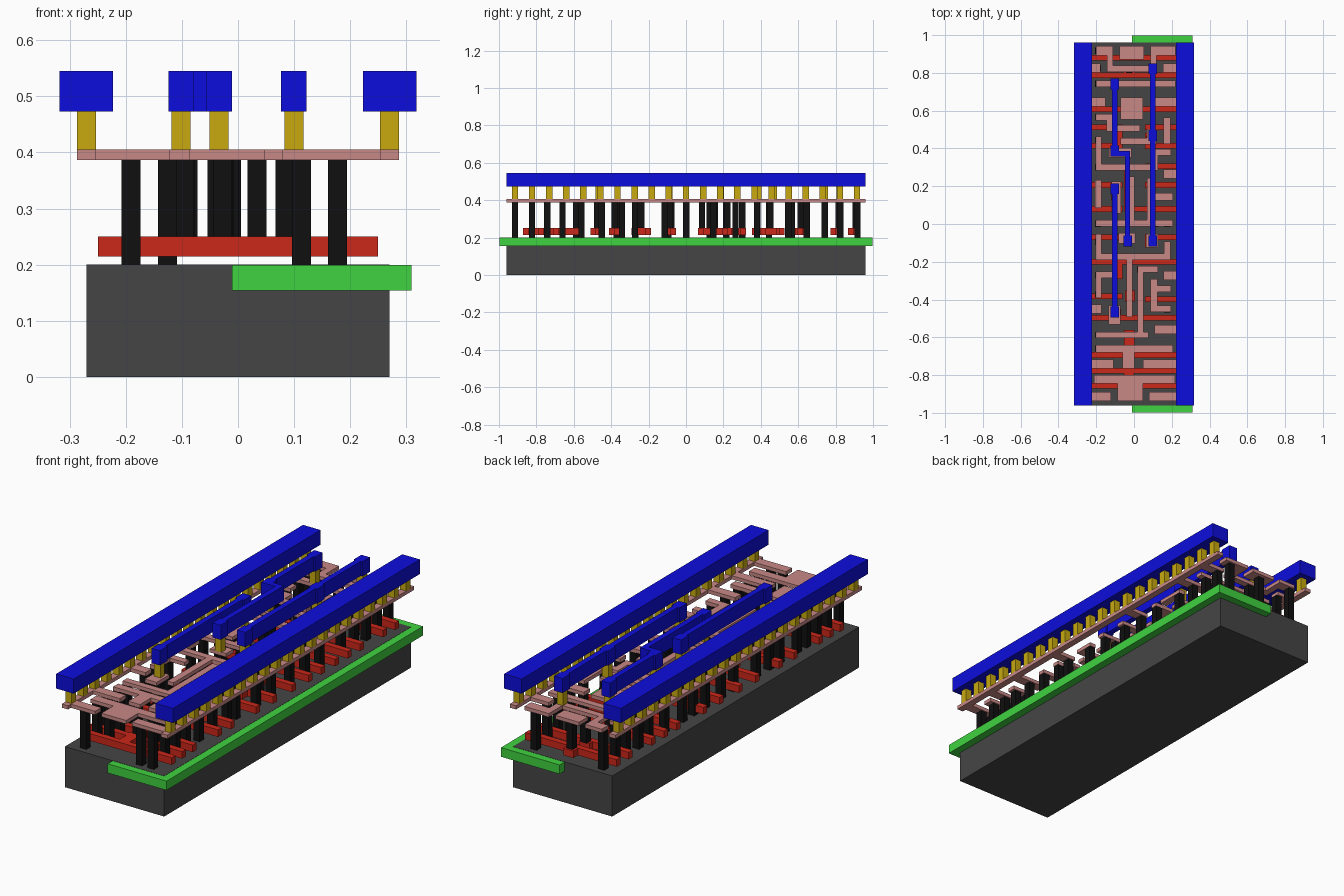
import bpy, bmesh

S = 0.1988            # layout microns to model units
L, H = 9.66, 2.72     # cell length and height in microns


def material(name, rgb):
    m = bpy.data.materials.new(name)
    m.diffuse_color = (*rgb, 1)
    return m


GREY = material("dark_grey", (0.06, 0.06, 0.06))
GREEN = material("green", (0.05, 0.65, 0.05))
RED = material("red", (0.6, 0.02, 0.01))
BLACK = material("black", (0.005, 0.005, 0.005))
PINK = material("pink", (0.58, 0.25, 0.24))
GOLD = material("gold", (0.58, 0.4, 0.005))
BLUE = material("blue", (0.004, 0.004, 0.72))


def slab(name, rects, z0, z1, mat):
    """Merge layout rectangles (x0, y0, x1, y1) and extrude them from z0 to z1."""
    xs = sorted({r[i] for r in rects for i in (0, 2)})
    ys = sorted({r[i] for r in rects for i in (1, 3)})
    bm = bmesh.new()
    verts = {}

    def vert(i, j):
        if (i, j) not in verts:
            verts[i, j] = bm.verts.new(((ys[j] - H / 2) * S, (L / 2 - xs[i]) * S, z0))
        return verts[i, j]

    for i in range(len(xs) - 1):
        for j in range(len(ys) - 1):
            cx, cy = (xs[i] + xs[i + 1]) / 2, (ys[j] + ys[j + 1]) / 2
            if any(a < cx < c and b < cy < d for a, b, c, d in rects):
                bm.faces.new([vert(i, j), vert(i, j + 1), vert(i + 1, j + 1), vert(i + 1, j)])
    bmesh.ops.dissolve_limit(bm, angle_limit=0.01, verts=bm.verts[:], edges=bm.edges[:])
    top = bmesh.ops.extrude_face_region(bm, geom=bm.faces[:], use_keep_orig=True)["geom"]
    for v in top:
        if isinstance(v, bmesh.types.BMVert):
            v.co.z = z1
    bmesh.ops.recalc_face_normals(bm, faces=bm.faces[:])
    me = bpy.data.meshes.new(name)
    bm.to_mesh(me)
    bm.free()
    me.materials.append(mat)
    ob = bpy.data.objects.new(name, me)
    bpy.context.collection.objects.link(ob)
    return ob


def squares(points, half=0.085):
    return [(x - half, y - half, x + half, y + half) for x, y in points]


def pads(points):
    return [(x - 0.145, y - 0.115, x + 0.145, y + 0.115) for x, y in points]


# Substrate and well
slab("substrate", [(0, 0, L, H)], 0, 0.2, GREY)
slab("well", [(-0.19, 1.305, L + 0.19, 2.915)], 0.154, 0.199, GREEN)

# Gates: full-height bars, then split bars with separate lower and upper halves
full = [0.87, 1.77, 7.33, 8.32, 8.74, 9.14]
lower = [0.40, 2.25, 2.75, 3.79, 4.43, 5.18, 5.84, 6.75]
upper = [0.40, 2.25, 2.75, 3.29, 3.79, 4.43, 5.18, 5.84, 6.83]
gates = [(x - 0.075, 0.105, x + 0.075, 2.615) for x in full]
gates += [(x - 0.075, 0.105, x + 0.075, 1.05) for x in lower]
gates += [(x - 0.075, 1.65, x + 0.075, 2.615) for x in upper]
gates += [
    (0.325, 1.0, 0.475, 1.7), (0.14, 1.165, 0.475, 1.435), (0.68, 1.1, 0.87, 1.37),
    (1.6, 1.15, 1.9, 1.42), (2.4, 1.65, 2.83, 1.92), (2.25, 0.9, 2.83, 1.05),
    (2.78, 0.78, 3.05, 1.05), (3.29, 1.1, 3.7, 1.25), (3.6, 1.1, 4.5, 1.37),
    (3.79, 0.75, 4.2, 1.02), (4.36, 1.3, 4.5, 1.7), (5.1, 1.0, 5.35, 1.35),
    (5.1, 1.65, 5.45, 1.92), (5.84, 0.9, 6.3, 1.05), (5.765, 1.05, 5.915, 1.7),
    (6.6, 1.12, 6.9, 1.39), (7.1, 0.75, 7.4, 1.02), (7.65, 1.1, 8.32, 1.37),
    (8.4, 1.09, 9.14, 1.36)]
slab("gates", gates, 0.215, 0.25, RED)

# Contacts down to the substrate (lower row, upper rows)
low = [0.22, 0.68, 1.1, 1.58, 1.99, 2.6, 3.32, 3.75, 4.2, 4.82, 5.3, 6.19,
       6.7, 7.1, 7.785, 8.15, 8.56, 8.97, 9.43]
up = [0.22, 0.68, 1.1, 1.58, 2.08, 2.92, 3.5, 4.1, 4.82, 5.4, 6.2, 6.55,
      7.1, 7.64, 8.15, 8.56, 8.97, 9.43]
slab("lower_contacts", squares([(x, 0.40) for x in low] +
     [(x, 0.73) for x in (8.56, 8.97)]), 0.2, 0.387, BLACK)
slab("upper_contacts", squares([(x, 2.25) for x in up] +
     [(x, 1.93) for x in (1.1, 4.82, 8.15, 8.56, 8.97, 9.43)]), 0.2, 0.387, BLACK)
# Contacts on the gates
on_gate = [(0.27, 1.3), (0.72, 1.235), (1.75, 1.285), (2.56, 1.78), (2.91, 0.91),
           (3.32, 1.18), (3.72, 1.28), (4.05, 0.89), (4.4, 1.28), (5.22, 1.17),
           (5.27, 1.78), (6.03, 1.53), (6.75, 1.24), (7.22, 0.88), (7.785, 1.23), (8.56, 1.22)]
slab("gate_contacts", squares(on_gate), 0.25, 0.387, BLACK)

# Local wiring, one list per section of the cell
clock = [(0.095, 0.975, 0.445, 1.625), (0.085, 0.345, 0.345, 0.635),
         (0.085, 0.635, 0.78, 0.805), (0.61, 0.805, 0.78, 1.795),
         (0.085, 1.795, 0.78, 1.965), (0.085, 1.965, 0.345, 2.465),
         (1.015, 0.345, 1.185, 2.465)]
first_latch = [(1.46, 1.0, 2.05, 1.6), (1.9, 0.33, 2.07, 0.8), (1.9, 0.63, 2.37, 0.8),
               (2.2, 0.63, 2.37, 1.52), (1.99, 2.15, 2.7, 2.33), (2.3, 1.7, 2.65, 1.96),
               (2.54, 1.0, 2.71, 1.96), (2.8, 0.7, 3.06, 1.3), (2.5, 0.33, 3.4, 0.5),
               (3.23, 0.33, 3.4, 2.0), (2.83, 1.83, 3.4, 2.0), (2.83, 1.83, 3.0, 2.35),
               (3.7, 0.76, 4.55, 1.015), (3.57, 1.2, 4.9, 1.37), (4.73, 0.33, 4.9, 2.4),
               (3.6, 1.7, 4.9, 1.87), (4.0, 1.7, 4.2, 2.4), (3.66, 0.32, 4.4, 0.49)]
second_latch = [(5.07, 0.95, 5.35, 1.4), (5.1, 1.68, 5.45, 2.0), (5.1, 0.33, 5.79, 0.5),
                (5.62, 0.33, 5.79, 2.33), (5.3, 2.16, 5.79, 2.33), (5.62, 1.155, 7.3, 1.325),
                (5.95, 1.45, 7.87, 1.61), (7.7, 0.33, 7.87, 1.75), (5.95, 1.45, 6.12, 2.0),
                (6.3, 1.8, 7.18, 1.98), (6.47, 1.8, 6.64, 2.35), (7.0, 1.8, 7.18, 2.35),
                (6.1, 0.33, 6.8, 0.5), (6.1, 0.33, 6.27, 0.9), (7.0, 0.68, 7.5, 1.0)]
output = [(8.05, 0.33, 8.25, 2.4), (8.05, 1.05, 8.68, 1.37), (8.85, 0.3, 9.08, 2.45),
          (8.85, 0.92, 9.55, 1.6)]
ground_tabs = [(x - 0.12, 0, x + 0.12, y) for x, y in
               ((0.68, 0.465), (1.58, 0.6), (7.1, 0.5), (8.56, 0.82), (9.43, 0.75))]
supply_tabs = [(x - 0.12, y, x + 0.12, H) for x, y in
               ((0.68, 2.135), (1.58, 1.8), (3.5, 2.15), (6.2, 2.15),
                (7.64, 1.9), (8.56, 1.6), (9.43, 1.76))]
rail_strips = [(0, y - 0.085, L, y + 0.085) for y in (0, H)]
slab("local_wiring", clock + first_latch + second_latch + output +
     ground_tabs + supply_tabs + rail_strips, 0.387, 0.405, PINK)

# Vias: a regular row under each rail, single ones under the signal wires
slab("rail_vias", squares([(0.23 + 0.46 * k, y) for k in range(21) for y in (0, H)]),
     0.405, 0.473, GOLD)
wire_a = [(0.695, 1.86), (2.47, 1.86), (5.28, 1.86)]
wire_b = [(1.1, 0.85), (2.89, 0.85), (5.28, 1.19)]
wire_c = [(3.89, 0.85), (7.175, 0.85)]
slab("signal_vias", squares(wire_a + wire_b + wire_c), 0.405, 0.473, GOLD)

# Top metal: two power rails and three signal wires
for name, y in (("ground_rail", 0), ("supply_rail", H)):
    slab(name, [(0, y - 0.24, L, y + 0.24)], 0.473, 0.545, BLUE)
slab("signal_wire_a", pads(wire_a) + [(0.55, 1.79, 5.42, 1.93)], 0.473, 0.545, BLUE)
slab("signal_wire_b", pads(wire_b) + [(0.96, 0.78, 3.03, 0.92), (2.89, 0.78, 3.03, 1.26),
     (2.89, 1.12, 5.42, 1.26)], 0.473, 0.545, BLUE)
slab("signal_wire_c", pads(wire_c) + [(3.75, 0.78, 7.32, 0.92)], 0.473, 0.545, BLUE)
